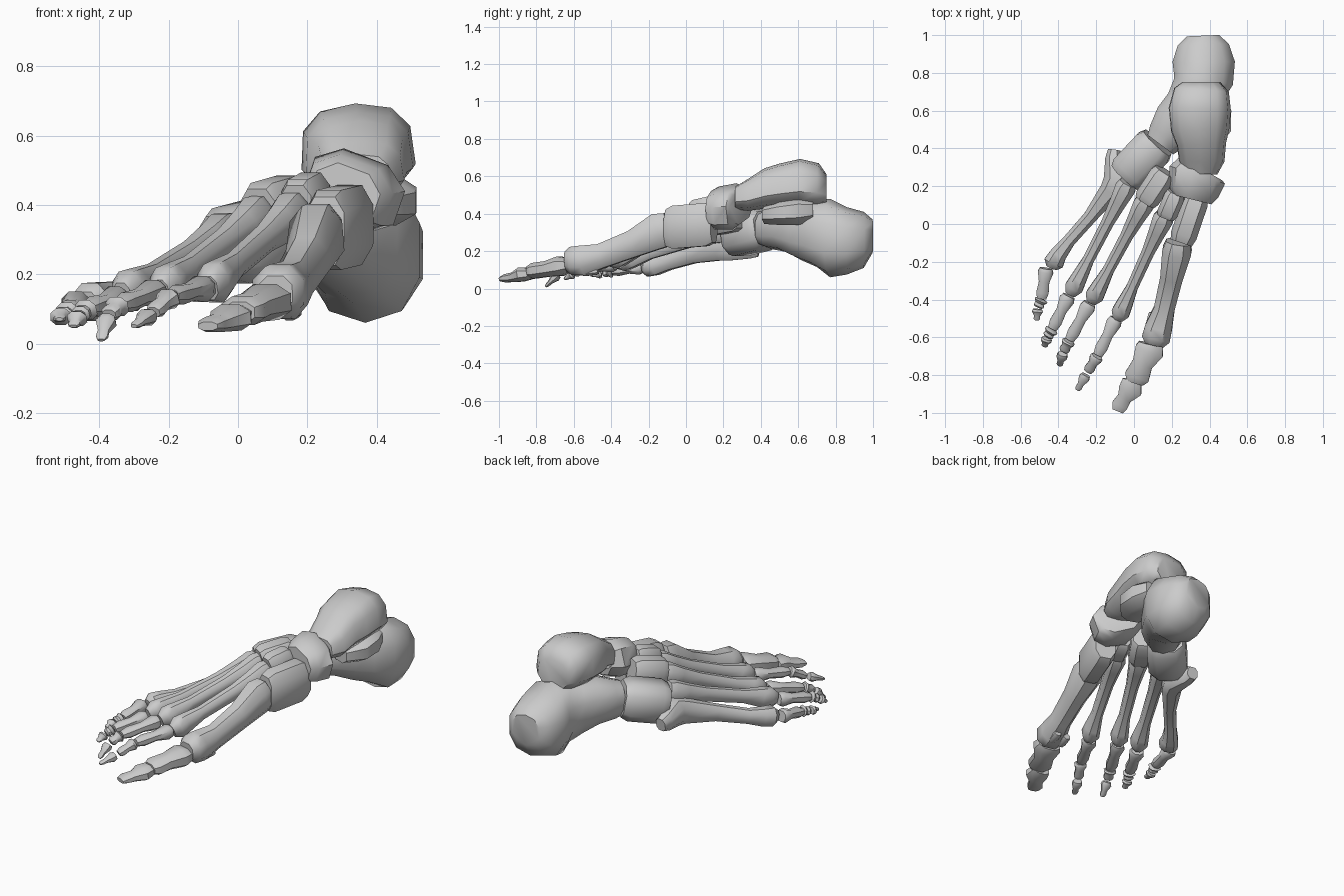
import bpy, bmesh, math
from mathutils import Vector


def ring_points(sides, p):
    # rounded-square cross-section, normalised to a half size of 1
    pts = []
    for i in range(sides):
        a = 2 * math.pi * (i + 0.5) / sides
        c, s = math.cos(a), math.sin(a)
        pts.append((math.copysign(abs(c) ** (2 / p), c), math.copysign(abs(s) ** (2 / p), s)))
    mx, my = max(q[0] for q in pts), max(q[1] for q in pts)
    return [(x / mx, y / my) for x, y in pts]


def loft(name, secs, sides=8, p=2.4, upright=False, roll=0, taper=0):
    # skin rings (x, y, z, half width, half height) along a path; taper narrows the top
    bm = bmesh.new()
    cs = [Vector(s[:3]) for s in secs]
    rings = []
    r = math.radians(roll)
    for i, s in enumerate(secs):
        t = cs[min(i + 1, len(cs) - 1)] - cs[max(i - 1, 0)]
        if upright:
            t.z = 0
        t.normalize()
        side = t.cross(Vector((0, 0, 1))).normalized()
        up = side.cross(t)
        a = side * math.cos(r) + up * math.sin(r)
        b = up * math.cos(r) - side * math.sin(r)
        rings.append([bm.verts.new(cs[i] + a * (u * (1 - taper * max(v, 0)) * s[3]) + b * (v * s[4]))
                      for u, v in ring_points(sides, p)])
    for lo, hi in zip(rings, rings[1:]):
        for k in range(sides):
            n = (k + 1) % sides
            bm.faces.new((lo[k], lo[n], hi[n], hi[k]))
    bm.faces.new(rings[0])
    bm.faces.new(rings[-1])
    bmesh.ops.recalc_face_normals(bm, faces=bm.faces)
    me = bpy.data.meshes.new(name)
    bm.to_mesh(me)
    bm.free()
    me.shade_smooth()
    me.set_sharp_from_angle(angle=math.radians(45))
    ob = bpy.data.objects.new(name, me)
    bpy.context.collection.objects.link(ob)
    return ob


def bone(name, a, b, w, h, profile, **kw):
    # straight bone from a to b using a (t, width, height) profile
    a, b = Vector(a), Vector(b)
    return loft(name, [(*a.lerp(b, t), w * pw, h * ph) for t, pw, ph in profile], **kw)


META = [(0, .8, .9), (.05, 1, 1), (.17, .82, .8), (.35, .62, .6), (.7, .56, .56),
        (.86, .78, .8), (.94, .88, .9), (1, .5, .55)]
PHALANX = [(0, .8, .8), (.12, 1, 1), (.45, .68, .65), (.8, .8, .75), (1, .6, .5)]
TIP = [(0, .8, .8), (.2, 1, 1), (.6, .55, .5), (.85, .6, .4), (1, .35, .2)]
BLOCK = [(0, .85, .85), (.15, 1, 1), (.85, 1, 1), (1, .85, .85)]

# heel bone with its inner shelf
loft("heel_bone", [
    (.365, .997, .28, .085, .09), (.367, .95, .26, .135, .15), (.369, .86, .255, .165, .18),
    (.367, .77, .27, .16, .21), (.335, .70, .295, .14, .18), (.29, .62, .31, .13, .16),
    (.23, .54, .33, .13, .135), (.17, .46, .32, .105, .11), (.14, .42, .32, .085, .095)],
    sides=10, upright=True)
loft("heel_shelf", [
    (.40, .68, .42, .08, .06), (.40, .60, .415, .115, .075), (.40, .51, .405, .115, .065),
    (.37, .43, .395, .07, .05)], upright=True)

# ankle bone
loft("ankle_bone", [
    (.355, .752, .53, .10, .08), (.355, .71, .555, .145, .115), (.345, .61, .565, .165, .128),
    (.348, .50, .55, .155, .118), (.355, .42, .535, .13, .108), (.357, .33, .50, .12, .085),
    (.355, .265, .485, .085, .06)], sides=10, p=2.8, upright=True, roll=-3, taper=.14)

# midfoot bones
loft("boat_bone", [
    (.355, .295, .44, .12, .085), (.335, .26, .44, .145, .105),
    (.315, .17, .43, .125, .10), (.305, .13, .425, .10, .085)], p=2.5, upright=True, roll=20)
bone("inner_wedge", (.335, .15, .345), (.25, -.10, .325), .07, .115, BLOCK, p=2.8, upright=True)
bone("middle_wedge", (.225, .17, .42), (.17, .04, .39), .055, .08, BLOCK, p=3)
bone("outer_wedge", (.165, .28, .40), (.06, .12, .37), .068, .09, BLOCK, p=3)
bone("cube_bone", (.125, .43, .32), (-.045, .25, .275), .11, .11, BLOCK, p=2.8)

# big toe ray
loft("metatarsal_1", [
    (.235, -.095, .32, .065, .085), (.228, -.14, .31, .077, .095), (.20, -.28, .24, .06, .072),
    (.16, -.45, .175, .055, .065), (.13, -.55, .15, .072, .08),
    (.115, -.61, .148, .075, .075), (.108, -.64, .145, .05, .05)])
loft("big_toe_base", [
    (.09, -.635, .125, .065, .04), (.082, -.67, .12, .077, .052), (.045, -.74, .105, .055, .042),
    (.015, -.81, .095, .066, .042), (.005, -.84, .09, .045, .03)])
loft("big_toe_tip", [
    (-.01, -.825, .08, .05, .03), (-.02, -.88, .075, .062, .038), (-.05, -.92, .06, .038, .026),
    (-.075, -.96, .055, .043, .022), (-.087, -.99, .05, .03, .012)])
for i, x in enumerate((.10, .165)):
    bone(f"sesamoid_{i + 1}", (x, -.47, .095), (x - .02, -.55, .085), .022, .02, BLOCK)

# little toe metatarsal, flared inwards to meet the cube bone
loft("metatarsal_5", [
    (-.105, .39, .205, .033, .035), (-.11, .35, .21, .042, .05), (-.095, .24, .225, .065, .075),
    (-.125, .18, .215, .055, .065), (-.23, .04, .18, .036, .045), (-.345, -.09, .14, .034, .04),
    (-.40, -.16, .125, .045, .052), (-.425, -.205, .12, .053, .055), (-.435, -.23, .115, .03, .035)])

# lesser rays: metatarsal ends (none for the fifth), then the toe joints
rays = {
    2: ((.165, .05, .38), (-.085, -.50, .16),
        [(-.095, -.50, .16), (-.195, -.70, .135), (-.25, -.79, .085), (-.30, -.88, .05)]),
    3: ((.065, .13, .37), (-.225, -.41, .15),
        [(-.235, -.42, .15), (-.345, -.62, .11), (-.375, -.68, .08), (-.395, -.75, .01)]),
    4: ((-.03, .22, .32), (-.335, -.37, .14),
        [(-.345, -.38, .13), (-.435, -.56, .10), (-.46, -.60, .08), (-.475, -.65, .05)]),
    5: (None, None,
        [(-.465, -.235, .115), (-.49, -.40, .09), (-.51, -.445, .08), (-.515, -.51, .07)]),
}
for n, (base, head, j) in rays.items():
    v = [Vector(q) for q in j]
    if base:
        bone(f"metatarsal_{n}", base, head, .055, .065, META)
    bone(f"toe_{n}_base", v[0], v[0].lerp(v[1], .97), .041, .038, PHALANX)
    bone(f"toe_{n}_middle", v[1], v[1].lerp(v[2], .9), .035, .03, PHALANX)
    bone(f"toe_{n}_tip", v[2].lerp(v[3], .1), v[3], .029, .024, TIP)
